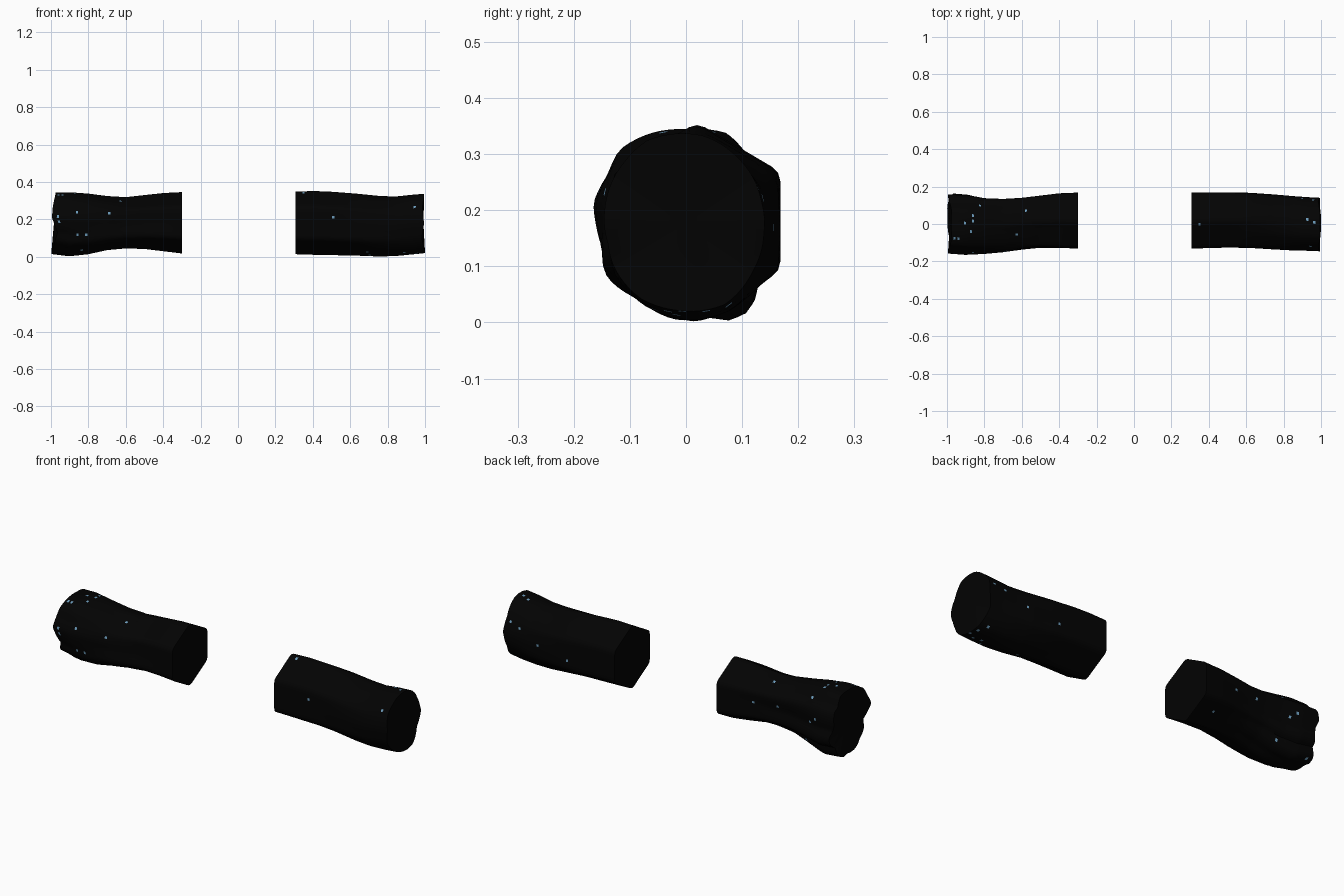
import bpy, bmesh, math, random

if "Cube" in bpy.data.objects:
    bpy.data.objects.remove(bpy.data.objects["Cube"])

random.seed(4)
SIDES, STEPS = 72, 56


def material(name, rgb):
    m = bpy.data.materials.new(name)
    m.diffuse_color = (*rgb, 1)
    m.use_nodes = True
    m.node_tree.nodes["Principled BSDF"].inputs["Base Color"].default_value = m.diffuse_color
    return m


black = material("charred black", (0.0008, 0.0008, 0.0008))
blue = material("pale blue flecks", (0.15, 0.33, 0.5))


def interp(x, pts):
    """Linear interpolation of (x, value...) rows."""
    if x <= pts[0][0]:
        return pts[0][1:]
    for a, b in zip(pts, pts[1:]):
        if x <= b[0]:
            t = (x - a[0]) / (b[0] - a[0])
            return [p + (q - p) * t for p, q in zip(a[1:], b[1:])]
    return pts[-1][1:]


def fit(vals, lo, hi):
    a, b = min(vals), max(vals)
    return [lo + (v - a) / (b - a) * (hi - lo) for v in vals]


def polar(outline):
    """Turn a y,z outline into (angle, radius) rows around the log centre."""
    cy, cz = 0.0, 0.178
    p = sorted((math.atan2(z - cz, y - cy) % (2 * math.pi), math.hypot(y - cy, z - cz) / 0.17)
               for y, z in outline)
    return [(p[-1][0] - 2 * math.pi, p[-1][1])] + p + [(p[0][0] + 2 * math.pi, p[0][1])]


def hexagon(a):
    """Rounded hexagon with corners pointing up and down."""
    d = a % (math.pi / 3) - math.pi / 6
    return min(0.88 / math.cos(math.pi / 6 - abs(d)), 0.99)


def make_log(name, rows, outer, end_x, outline, bulge, fleck):
    """Lofted log from rows of x, ymin, ymax, zmin, zmax; the outer end is broken."""
    bm = bmesh.new()
    x0, x1 = rows[0][0], rows[-1][0]
    tip = x1 if outer > 0 else x0
    broken = polar(outline)
    rings = []
    for i in range(STEPS + 1):
        x = x0 + (x1 - x0) * i / STEPS
        k = i / STEPS if outer > 0 else 1 - i / STEPS      # 1 at the broken end
        blend = max(0, min(1, (k - 0.3) / 0.6))
        swell = bulge * math.sin(math.pi * k) ** 2
        ys, zs = [], []
        for s in range(SIDES):
            a = 2 * math.pi * s / SIDES
            r = hexagon(a) * (1 - blend) + interp(a, broken)[0] * blend
            r *= 1 + swell * max(0, math.cos(2 * (a - math.radians(52))))
            ys.append(r * math.cos(a))
            zs.append(r * math.sin(a))
        lim = interp(x, rows)
        ys, zs = fit(ys, *lim[:2]), fit(zs, *lim[2:])
        w = max(0, (k - 0.8) / 0.2)
        rings.append([bm.verts.new((x + w * (interp(z, end_x)[0] - tip), y, z))
                      for y, z in zip(ys, zs)])
    # bark, with scattered flecks that gather near the broken end
    for i, (a, b) in enumerate(zip(rings, rings[1:])):
        k = i / STEPS if outer > 0 else 1 - i / STEPS
        for s in range(SIDES):
            t = (s + 1) % SIDES
            f = bm.faces.new((a[s], a[t], b[t], b[s]))
            f.material_index = int(random.random() < fleck * (0.3 + 2.5 * k ** 4))
    # end caps: fans around a centre point
    for ring in (rings[0], rings[-1]):
        centre = bm.verts.new([sum(v.co[j] for v in ring) / SIDES for j in range(3)])
        for s in range(SIDES):
            bm.faces.new((ring[s], ring[(s + 1) % SIDES], centre))
    bmesh.ops.recalc_face_normals(bm, faces=bm.faces[:])
    me = bpy.data.meshes.new(name)
    bm.to_mesh(me)
    bm.free()
    me.materials.append(black)
    me.materials.append(blue)
    ob = bpy.data.objects.new(name, me)
    bpy.context.collection.objects.link(ob)
    bpy.ops.object.select_all(action='DESELECT')
    ob.select_set(True)
    bpy.context.view_layer.objects.active = ob
    bpy.ops.object.shade_smooth_by_angle(angle=math.radians(35))


# left log half
make_log("left_log", [
    (-0.99, -0.158, 0.163, 0.015, 0.343),
    (-0.90, -0.165, 0.157, 0.003, 0.345),
    (-0.80, -0.160, 0.138, 0.014, 0.338),
    (-0.70, -0.151, 0.134, 0.036, 0.325),
    (-0.60, -0.137, 0.140, 0.045, 0.319),
    (-0.50, -0.127, 0.152, 0.042, 0.330),
    (-0.40, -0.128, 0.164, 0.030, 0.341),
    (-0.30, -0.131, 0.168, 0.018, 0.346)], -1,
    [(0.01, -1.0), (0.13, -0.965), (0.21, -0.995), (0.27, -0.99), (0.34, -0.975)],
    [(.165, .12), (.15, .17), (.16, .24), (.15, .275), (.115, .29), (.075, .338), (.01, .345),
     (-.05, .343), (-.12, .31), (-.14, .265), (-.167, .215), (-.163, .18), (-.14, .12),
     (-.13, .08), (-.08, .045), (-.02, .01), (.05, .01), (.08, .003), (.12, .02), (.13, .07),
     (.155, .085)], 0.14, 0.006)

# right log half
make_log("right_log", [
    (0.308, -0.131, 0.168, 0.014, 0.348),
    (0.40, -0.129, 0.168, 0.011, 0.352),
    (0.50, -0.126, 0.168, 0.009, 0.348),
    (0.62, -0.128, 0.167, 0.007, 0.339),
    (0.75, -0.136, 0.158, 0.002, 0.326),
    (0.84, -0.141, 0.150, 0.004, 0.322),
    (0.92, -0.143, 0.144, 0.012, 0.331),
    (0.99, -0.146, 0.140, 0.020, 0.337)], 1,
    [(0.02, 1.0), (0.10, 0.982), (0.18, 0.995), (0.26, 0.985), (0.33, 0.995)],
    [(.14, .16), (.135, .22), (.09, .3), (.03, .337), (-.07, .328), (-.11, .29), (-.145, .21),
     (-.14, .14), (-.13, .1), (-.08, .04), (-.02, .02), (.07, .03), (.12, .09)], 0.0, 0.005)
